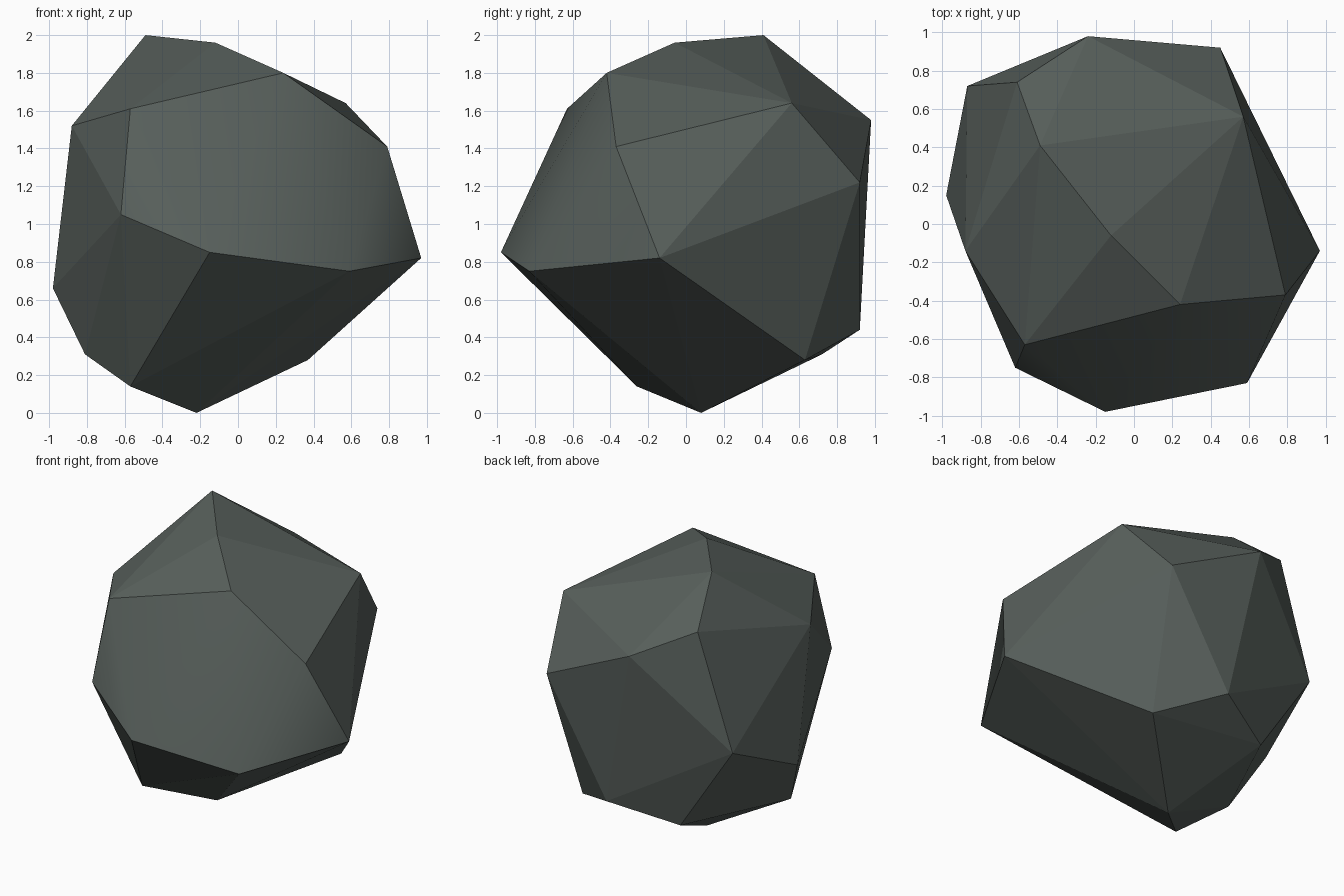
import bpy, bmesh

if "Cube" in bpy.data.objects:
    bpy.data.objects.remove(bpy.data.objects["Cube"])

# Corner points of the boulder, grouped by region
front = [(0.24, -0.42, 1.80), (0.79, -0.37, 1.41), (0.97, -0.14, 0.82),
         (0.59, -0.83, 0.75), (-0.15, -0.98, 0.85), (-0.62, -0.75, 1.05),
         (-0.57, -0.63, 1.61)]
top = [(-0.49, 0.41, 2.00), (-0.12, -0.06, 1.96), (0.57, 0.56, 1.64),
       (-0.88, -0.14, 1.52)]
back = [(-0.24, 0.98, 1.55), (0.45, 0.92, 1.22), (-0.61, 0.74, 1.73),
        (-0.87, 0.72, 0.93), (-0.98, 0.15, 0.66), (-0.02, 0.92, 0.44)]
base = [(-0.57, -0.26, 0.14), (-0.22, 0.08, 0.00), (0.37, 0.63, 0.28),
        (-0.46, 0.72, 0.31), (-0.81, -0.02, 0.31)]

# Wrap the corners in a faceted hull
bm = bmesh.new()
front_verts = {bm.verts.new(p) for p in front}
for p in top + back + base:
    bm.verts.new(p)
bmesh.ops.convex_hull(bm, input=list(bm.verts))
bmesh.ops.recalc_face_normals(bm, faces=list(bm.faces))

# The broad front patch is softly shaded, everything else is flat
for f in bm.faces:
    f.smooth = all(v in front_verts for v in f.verts)
for e in bm.edges:
    e.smooth = all(f.smooth for f in e.link_faces)

mesh = bpy.data.meshes.new("boulder")
bm.to_mesh(mesh)
bm.free()

# Single stone colour
stone = bpy.data.materials.new("dark grey green stone")
stone.diffuse_color = (0.095, 0.114, 0.104, 1.0)
stone.use_nodes = True
stone.node_tree.nodes["Principled BSDF"].inputs["Base Color"].default_value = stone.diffuse_color
mesh.materials.append(stone)

boulder = bpy.data.objects.new("boulder", mesh)
bpy.context.collection.objects.link(boulder)
